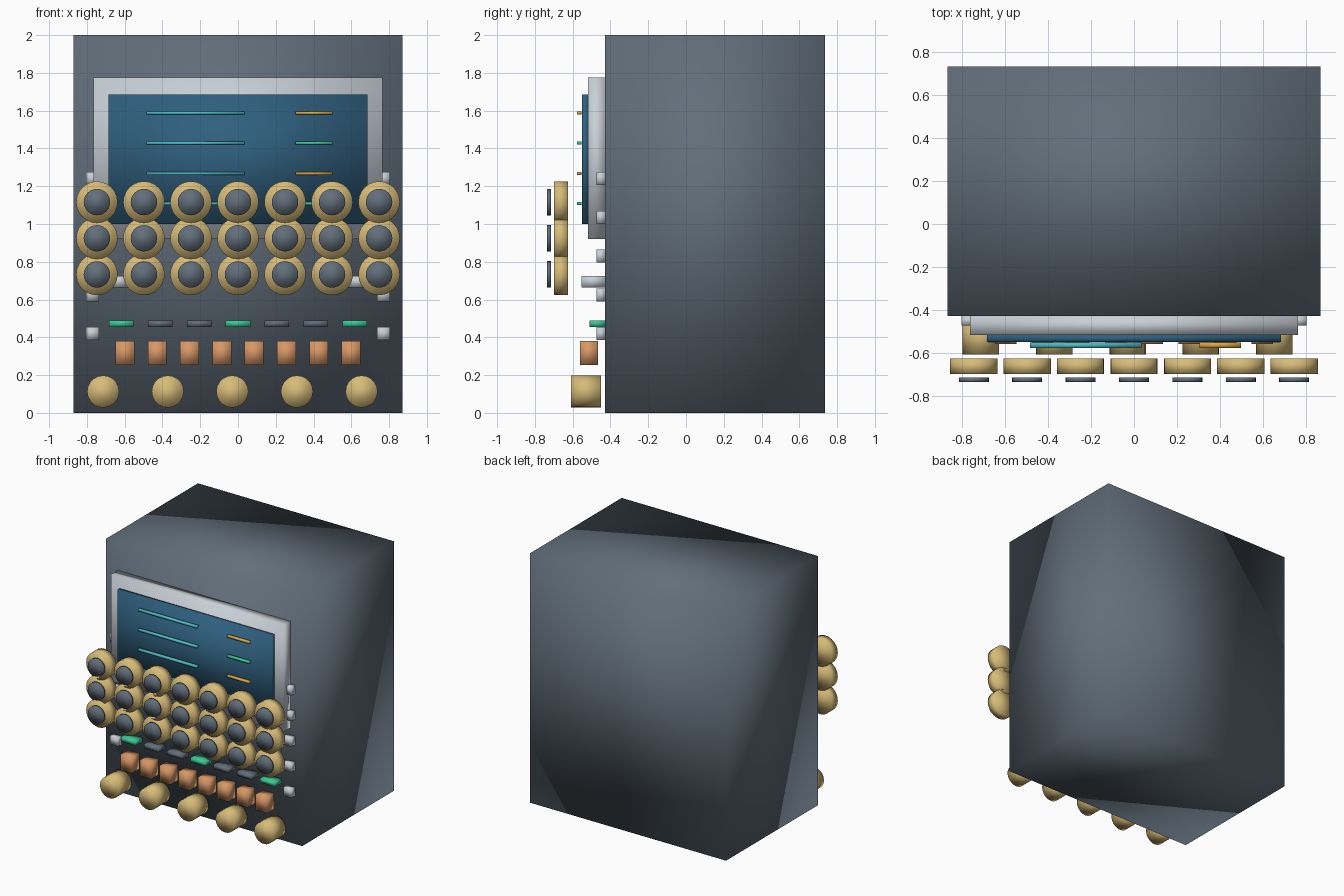
import bpy
import bmesh
from mathutils import Matrix, Vector

cube = bpy.data.objects.get("Cube")
if cube:
    bpy.data.objects.remove(cube, do_unlink=True)


def material(name, r, g, b):
    m = bpy.data.materials.new(name)
    m.use_nodes = True
    m.diffuse_color = (r, g, b, 1)
    m.node_tree.nodes["Principled BSDF"].inputs["Base Color"].default_value = (r, g, b, 1)
    return m


slate = material("slate grey", 0.12, 0.155, 0.195)
silver = material("silver", 0.58, 0.63, 0.68)
glass = material("screen blue", 0.028, 0.115, 0.21)
brass = material("brass", 0.68, 0.50, 0.19)
copper = material("copper", 0.68, 0.31, 0.13)
teal = material("teal", 0.08, 0.50, 0.56)
green = material("green", 0.045, 0.58, 0.31)
amber = material("amber", 0.70, 0.39, 0.06)


def finish(name, bm, mat):
    # Smooth normals run across every edge, giving the soft blended look
    for f in bm.faces:
        f.smooth = True
    mesh = bpy.data.meshes.new(name)
    bm.to_mesh(mesh)
    bm.free()
    mesh.materials.append(mat)
    ob = bpy.data.objects.new(name, mesh)
    bpy.context.collection.objects.link(ob)
    return ob


def box(name, x, y, z, mat):
    """Box from (min, max) ranges on each axis."""
    bm = bmesh.new()
    bmesh.ops.create_cube(bm, size=1)
    lo, hi = Vector((x[0], y[0], z[0])), Vector((x[1], y[1], z[1]))
    bmesh.ops.scale(bm, vec=hi - lo, verts=bm.verts)
    bmesh.ops.translate(bm, vec=(lo + hi) / 2, verts=bm.verts)
    return finish(name, bm, mat)


def drum(name, x, z, radius, y, sides, mat):
    """Cylinder whose axis points to the front."""
    bm = bmesh.new()
    bmesh.ops.create_cone(bm, cap_ends=True, segments=sides, radius1=radius,
                          radius2=radius, depth=y[1] - y[0])
    turn = Matrix.Rotation(1.5707963, 4, 'X')
    bm.transform(Matrix.Translation((x, (y[0] + y[1]) / 2, z)) @ turn)
    return finish(name, bm, mat)


FRONT = -0.428

# Cabinet, screen frame and screen
box("cabinet", (-0.87, 0.87), (FRONT, 0.735), (0, 2), slate)
box("screen_frame", (-0.765, 0.765), (-0.518, FRONT), (0.92, 1.775), silver)
box("screen", (-0.686, 0.686), (-0.55, -0.518), (1.0, 1.685), glass)

# Readout lines on the screen
for i in range(4):
    z = 1.588 - 0.16 * i
    span = (z - 0.008, z + 0.008)
    box(f"readout_line_{i}", (-0.485, 0.035), (-0.577, -0.553), span, teal)
    box(f"status_line_{i}", (0.305, 0.5), (-0.577, -0.553), span, (amber, green)[i % 2])

# Three rows of round keys with dark caps
for row in range(3):
    for col in range(7):
        x, z = (col - 3) * 0.249, 1.116 - 0.1915 * row
        drum(f"key_ring_{row}_{col}", x, z, 0.11, (-0.70, -0.626), 24, brass)
        drum(f"key_cap_{row}_{col}", x, z, 0.07, (-0.737, -0.716), 24, slate)

# Side clips and key supports
for side, s in (("left", 1), ("right", -1)):
    for i in range(5):
        z = 1.24 - 0.205 * i
        box(f"clip_{side}_{i}", (s * 0.77 - 0.035, s * 0.77 + 0.035),
            (-0.473, FRONT), (z - 0.034, z + 0.034), silver)
    box(f"key_support_{side}", (s * 0.63 - 0.05, s * 0.63 + 0.05),
        (-0.552, FRONT), (0.665, 0.725), silver)

# Indicator bars
for i in range(7):
    x = (i - 3) * 0.206
    box(f"indicator_{i}", (x - 0.065, x + 0.065), (-0.51, FRONT), (0.456, 0.49),
        green if i % 3 == 0 else slate)

# Row of square switches
for i in range(8):
    x = (i - 3.5) * 0.171
    box(f"switch_{i}", (x - 0.05, x + 0.05), (-0.56, -0.467), (0.254, 0.38), copper)

# Row of big knobs
for i in range(5):
    drum(f"knob_{i}", -0.714 + 0.342 * i, 0.113, 0.085, (-0.608, -0.45), 20, brass)
